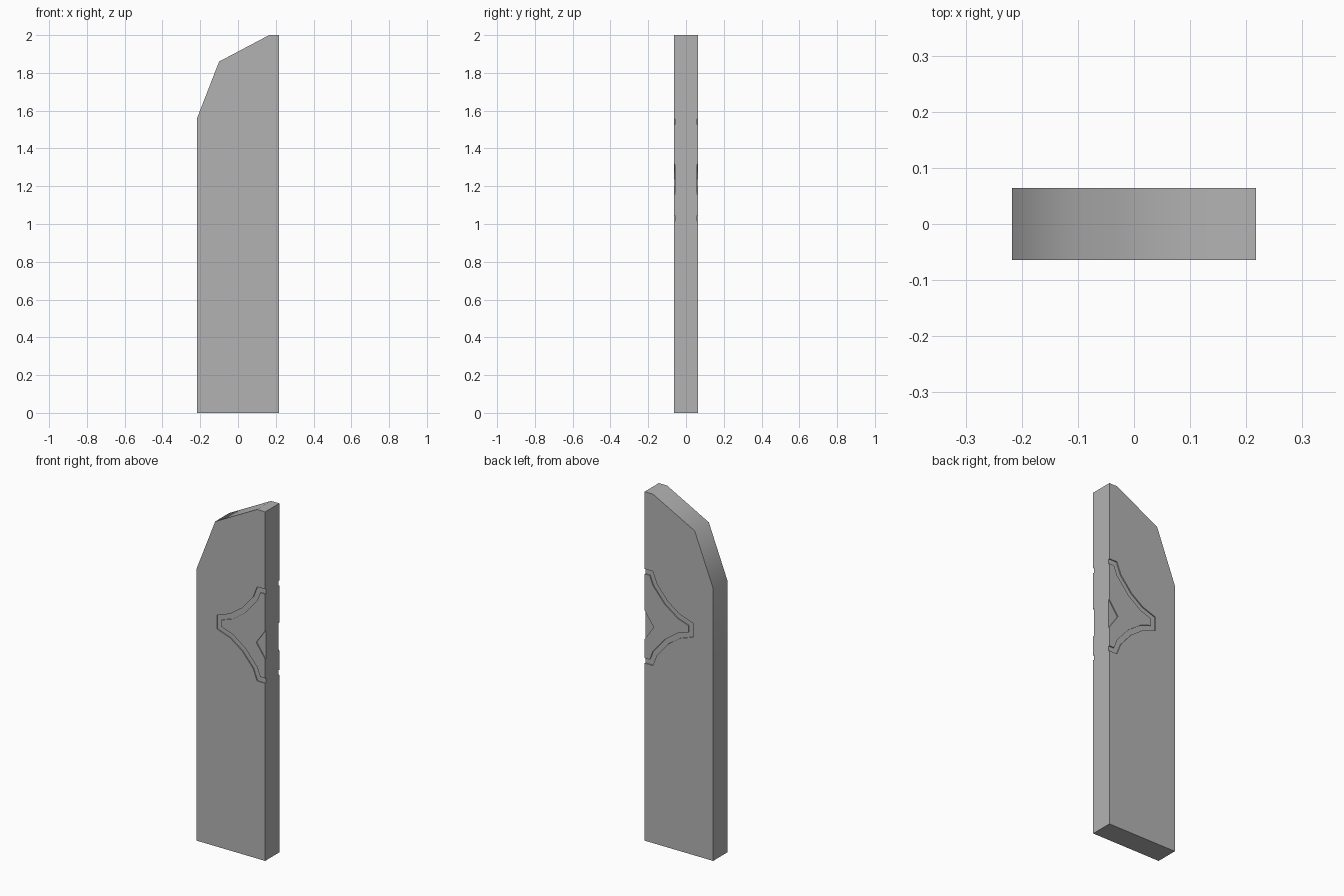
import bpy, bmesh, math
from mathutils import Vector

if "Cube" in bpy.data.objects:
    bpy.data.objects.remove(bpy.data.objects["Cube"])

HALF_W, HALF_T = 0.217, 0.064   # half width and half thickness of the leaf
DEPTH = 0.006                   # engraving depth
MID = 1.287                     # height of the ornament's centre line


def prism(bm, outline, y0, y1):
    """Extrude an x/z outline from y0 to y1."""
    face = bm.faces.new([bm.verts.new((x, y0, z)) for x, z in outline])
    new = bmesh.ops.extrude_face_region(bm, geom=[face])["geom"]
    verts = [v for v in new if isinstance(v, bmesh.types.BMVert)]
    bmesh.ops.translate(bm, verts=verts, vec=(0, y1 - y0, 0))


def make_object(name, bm, material):
    bmesh.ops.recalc_face_normals(bm, faces=bm.faces)
    mesh = bpy.data.meshes.new(name)
    bm.to_mesh(mesh)
    bm.free()
    mesh.materials.append(material)
    obj = bpy.data.objects.new(name, mesh)
    bpy.context.collection.objects.link(obj)
    return obj


def inset(path, dist):
    """Mitred offset of an open path to its left side."""
    pts = [Vector(p) for p in path]
    normals = []
    for a, b in zip(pts, pts[1:]):
        d = (b - a).normalized()
        normals.append(Vector((-d.y, d.x)))
    result = []
    for i, p in enumerate(pts):
        n0, n1 = normals[max(i - 1, 0)], normals[min(i, len(normals) - 1)]
        result.append(tuple(p + (n0 + n1) * dist / (1 + n0.dot(n1))))
    return result


# Dark grey finish
grey = bpy.data.materials.new("dark_grey")
grey.diffuse_color = (0.45, 0.45, 0.45, 1)
grey.use_nodes = True
grey.node_tree.nodes["Principled BSDF"].inputs["Base Color"].default_value = grey.diffuse_color

# Door leaf: slab with a clipped, arched top
bm = bmesh.new()
prism(bm, [(-HALF_W, 0), (HALF_W, 0), (HALF_W, 2), (0.165, 2),
           (-0.10, 1.86), (-HALF_W, 1.56)], -HALF_T, HALF_T)
leaf = make_object("door_leaf", bm, grey)

# Half-star groove: upper half path, mirrored about the centre line
upper = [(0.26, 0.270), (0.166, 0.270), (0.140, 0.204), (0.070, 0.122),
         (-0.006, 0.068), (-0.089, 0.040)]
outer = [(x, MID + z) for x, z in upper] + [(x, MID - z) for x, z in reversed(upper)]
groove = outer + inset(outer, 0.029)[::-1]

# Half-diamond recess at the meeting edge (tip beyond the edge is cut away)
diamond = [(0.160, 1.237), (0.26, 1.380), (0.26, 1.094)]

# Engrave both faces
bm = bmesh.new()
for side in (-1, 1):
    for shape in (groove, diamond):
        prism(bm, shape, side * (HALF_T - DEPTH), side * (HALF_T + 0.05))
cutter = make_object("engraving_cutter", bm, grey)
cutter.hide_render = True

bpy.context.view_layer.objects.active = leaf
leaf.select_set(True)
mod = leaf.modifiers.new("engraving", "BOOLEAN")
mod.operation = "DIFFERENCE"
mod.solver = "EXACT"
mod.object = cutter
bpy.ops.object.modifier_apply(modifier=mod.name)
bpy.data.objects.remove(cutter, do_unlink=True)

# Smooth the arched top, but keep the meeting edge flat and crisp
bpy.ops.object.shade_smooth_by_angle(angle=math.radians(45))
verts = leaf.data.vertices
for edge in leaf.data.edges:
    if all(verts[i].co.x > HALF_W - 0.001 for i in edge.vertices):
        edge.use_edge_sharp = True
